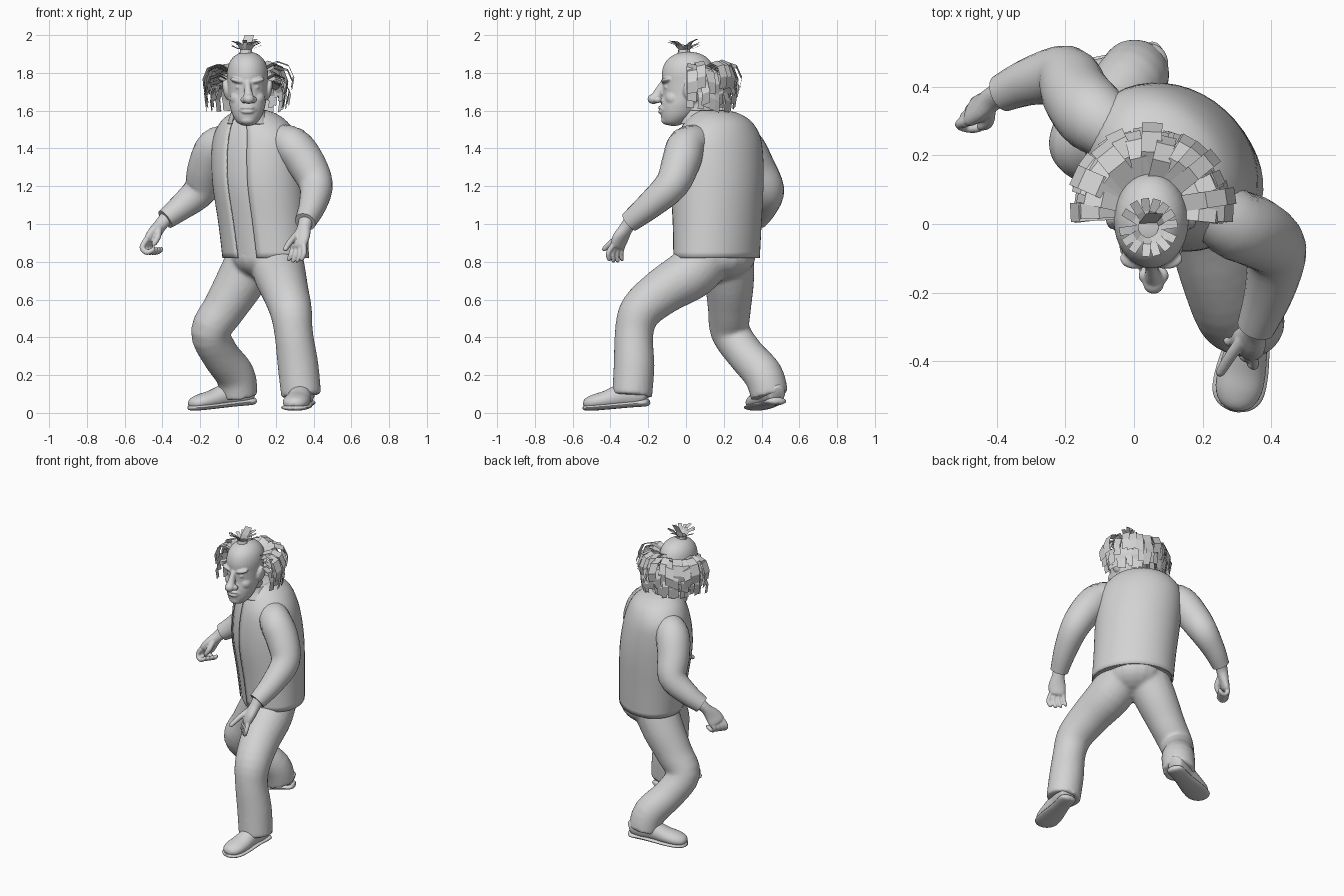
import bpy, bmesh, math, random
from mathutils import Vector, Matrix

random.seed(4)
cube = bpy.data.objects.get("Cube")
if cube:
    bpy.data.objects.remove(cube, do_unlink=True)

grey = bpy.data.materials.new("plain grey")
grey.use_nodes = True
grey.diffuse_color = (0.65, 0.65, 0.65, 1)
grey.node_tree.nodes["Principled BSDF"].inputs["Base Color"].default_value = grey.diffuse_color

X, Y, Z = Vector((1, 0, 0)), Vector((0, 1, 0)), Vector((0, 0, 1))
SHOULDERS = Vector((math.cos(-0.78), math.sin(-0.78), 0))
made = []


def finish(name, bm):
    me = bpy.data.meshes.new(name)
    bm.to_mesh(me)
    bm.free()
    me.materials.append(grey)
    ob = bpy.data.objects.new(name, me)
    bpy.context.collection.objects.link(ob)
    made.append(ob)
    return ob


def spline(rows, steps):
    """Smooth curve through rows of numbers."""
    rows = [Vector(r) for r in rows]
    out = []
    for i in range(len(rows) - 1):
        p0, p1, p2 = rows[max(i - 1, 0)], rows[i], rows[i + 1]
        p3 = rows[min(i + 2, len(rows) - 1)]
        for k in range(steps):
            t = k / steps
            out.append(p1 + (p2 - p0) * (t / 2) + (p0 * 2 - p1 * 5 + p2 * 4 - p3) * (t * t / 2)
                       + (p1 * 3 - p0 - p2 * 3 + p3) * (t ** 3 / 2))
    return out + [rows[-1]]


def loft(name, rows, ref=X, flat=False, seg=24, steps=4, gap=0, turn=0):
    """Skin over ellipses given as x, y, z, radius along ref, radius across."""
    rows = spline([r if len(r) == 5 else (*r, r[3]) for r in rows], steps)
    bm = bmesh.new()
    rings = []
    count = seg + 1 if gap else seg
    for i, r in enumerate(rows):
        c = Vector(r[:3])
        t = Z if flat else (Vector(rows[min(i + 1, len(rows) - 1)][:3])
                            - Vector(rows[max(i - 1, 0)][:3])).normalized()
        u = (ref - t * ref.dot(t)).normalized()
        v = t.cross(u)
        ring = []
        for k in range(count):
            a = turn - math.pi / 2 + gap + (2 * math.pi - 2 * gap) * k / seg
            ring.append(bm.verts.new(c + u * r[3] * math.cos(a) + v * r[4] * math.sin(a)))
        rings.append(ring)
    for lo, hi in zip(rings, rings[1:]):
        for k in range(seg):
            n = (k + 1) % count
            bm.faces.new((lo[k], lo[n], hi[n], hi[k]))
    if not gap:
        bm.faces.new(rings[0][::-1])
        bm.faces.new(rings[-1])
    return finish(name, bm)


def ball(name, centre, size, tilt=0):
    bm = bmesh.new()
    m = Matrix.Translation(centre) @ Matrix.Rotation(tilt, 4, 'Y') @ Matrix.Diagonal((*size, 1))
    bmesh.ops.create_uvsphere(bm, u_segments=18, v_segments=12, radius=1, matrix=m)
    return finish(name, bm)


def blend(name, start, voxel, rounds):
    """Fuse every part made since start into one soft surface."""
    bpy.ops.object.select_all(action='DESELECT')
    for ob in made[start:]:
        ob.select_set(True)
    whole = made[start]
    bpy.context.view_layer.objects.active = whole
    bpy.ops.object.join()
    del made[start + 1:]
    whole.name = name
    remesh = whole.modifiers.new("fuse", 'REMESH')
    remesh.mode = 'VOXEL'
    remesh.voxel_size = voxel
    remesh.use_smooth_shade = True
    soft = whole.modifiers.new("soften", 'SMOOTH')
    soft.factor = .5
    soft.iterations = rounds


def strand(bm, points, side, width):
    """Flat ribbon of hair."""
    pairs = [[bm.verts.new(Vector(p) + side * s * width) for s in (-0.5, 0.5)] for p in points]
    for (a, b), (c, d) in zip(pairs, pairs[1:]):
        bm.faces.new((a, b, d, c))


# Torso: shirt under an open jacket
body = [(.147, .162, .82, .255, .2), (.132, .165, 1.0, .257, .212), (.112, .165, 1.2, .265, .225),
        (.1, .168, 1.35, .265, .215), (.092, .172, 1.46, .25, .192), (.085, .172, 1.54, .195, .158),
        (.08, .16, 1.585, .13, .11), (.07, .135, 1.603, .08, .075)]
loft("shirt", [(x, y, z, a - .009, b - .009) for x, y, z, a, b in body], SHOULDERS, True, 32)
jacket = loft("jacket", body, SHOULDERS, True, 40, gap=.25, turn=.2)
thick = jacket.modifiers.new("thickness", 'SOLIDIFY')
thick.thickness = .006
thick.offset = -1
collar = loft("collar", [(.07, .1, 1.53, .13, .125), (.055, .08, 1.57, .1, .1),
                         (.055, .075, 1.6, .085, .09)], SHOULDERS, True, gap=.45, turn=.2)
collar.modifiers.new("thickness", 'SOLIDIFY').thickness = .01

# Trousers
start = len(made)
ball("trouser_seat", (.145, .165, .83), (.185, .205, .13))
loft("left_trouser_leg", [(.2, .12, .84, .14), (.22, .03, .74, .139), (.25, -.12, .645, .124),
                          (.28, -.24, .54, .112), (.295, -.275, .42, .102), (.318, -.275, .25, .108),
                          (.335, -.285, .09, .106)])
loft("right_trouser_leg", [(.09, .22, .84, .14), (.01, .23, .69, .13), (-.075, .23, .55, .114),
                           (-.145, .235, .43, .105), (-.095, .315, .31, .1), (-.015, .41, .2, .104),
                           (.005, .443, .09, .1)])
blend("trousers", start, .012, 4)


# Shoes, longest axis from heel to toe
def shoe(name, heel, toe):
    heel, toe = Vector(heel), Vector(toe)

    def row(f, height, width, lift=0):
        return (*(heel.lerp(toe, f) + Z * lift), height, width)
    loft(name + "_upper", [row(0, .03, .025, .045), row(.04, .05, .048, .05), row(.2, .072, .058, .06),
                           row(.4, .064, .058, .058), row(.65, .05, .068, .042),
                           row(.83, .043, .068, .036), row(.95, .033, .05, .03),
                           row(1, .012, .02, .024)], Z)
    loft(name + "_sole", [row(-.02, .012, .02, .006), row(.04, .02, .054, .006), row(.3, .017, .058, .006),
                          row(.65, .017, .076, .008), row(.87, .017, .075, .01),
                          row(.98, .014, .05, .012), row(1.02, .008, .015, .015)], Z)


shoe("left_shoe", (.36, -.2, .05), (.293, -.538, .014))
shoe("right_shoe", (.085, .485, .058), (-.255, .36, .014))

# Sleeves
loft("left_sleeve", [(.2, .08, 1.44, .085), (.285, .005, 1.415, .102), (.355, -.025, 1.33, .102),
                     (.412, -.075, 1.21, .09), (.395, -.19, 1.1, .073), (.355, -.3, 1.01, .056)])
loft("right_sleeve", [(-.04, .26, 1.44, .085), (-.115, .31, 1.405, .105), (-.165, .37, 1.3, .101),
                      (-.2, .43, 1.18, .09), (-.3, .415, 1.09, .07), (-.385, .38, 1.025, .055)])

# Hands
start = len(made)
loft("left_palm", [(.36, -.29, 1.02, .04, .038), (.35, -.315, .98, .04, .034),
                   (.335, -.345, .93, .054, .032), (.32, -.36, .885, .05, .026),
                   (.318, -.364, .87, .034, .016)], SHOULDERS, seg=16)
for i in range(4):
    f = i - 1.5
    base = Vector((.322, -.36, .89)) + SHOULDERS * f * .025
    mid = base + Vector((-.006, -.018, -.045)) + SHOULDERS * f * .007
    tip = mid + Vector((-.012, .005, -.045 + abs(f) * .008))
    loft(f"left_finger_{i + 1}", [(*base, .014), (*mid, .0135), (*tip, .011),
                                  (*(tip - Z * .008), .005)], seg=10)
loft("left_thumb", [(.315, -.335, .95, .018), (.28, -.385, .91, .017), (.252, -.43, .87, .014),
                    (.245, -.44, .86, .006)], seg=10)
blend("left_hand", start, .005, 2)

start = len(made)
KNUCKLES = Vector((.55, .83, 0))
loft("right_palm", [(-.38, .385, 1.03, .038, .038), (-.41, .365, .995, .034, .036),
                    (-.442, .342, .95, .05, .03), (-.465, .33, .91, .054, .026),
                    (-.472, .325, .895, .035, .014)], KNUCKLES, seg=16)
for i in range(4):
    f = KNUCKLES * (i - 1.5) * .026
    curl = [(-.465, .33, .915, .016), (-.485, .322, .875, .0155), (-.462, .312, .85, .0145),
            (-.432, .312, .862, .0135), (-.425, .315, .878, .006)]
    loft(f"right_finger_{i + 1}", [(*(Vector(p[:3]) + f), p[3]) for p in curl], KNUCKLES, seg=10)
loft("right_thumb", [(-.42, .33, .97, .019), (-.425, .295, .93, .017), (-.445, .285, .895, .014),
                     (-.45, .285, .885, .006)], seg=10)
blend("right_hand", start, .005, 2)

# Head and neck
start = len(made)
loft("head", [(.05, -.065, 1.52, .02, .02), (.05, -.065, 1.535, .05, .055), (.05, -.045, 1.575, .078, .088),
              (.05, -.025, 1.63, .095, .108), (.05, 0, 1.68, .102, .124), (.05, .008, 1.74, .106, .134),
              (.05, .012, 1.80, .109, .14), (.05, .012, 1.85, .098, .125), (.05, .012, 1.885, .074, .094),
              (.05, .012, 1.905, .042, .052), (.05, .012, 1.912, .01, .012)], X, True, 32)
loft("neck", [(.07, .12, 1.5, .08), (.055, .07, 1.58, .072), (.045, .03, 1.68, .075)])

# Face
loft("nose_bridge", [(.05, -.11, 1.765, .018, .014), (.052, -.133, 1.72, .018, .022),
                     (.055, -.155, 1.677, .027, .028)], X, seg=14)
ball("nose_tip", (.057, -.172, 1.662), (.031, .032, .027))
ball("muzzle", (.05, -.095, 1.607), (.06, .045, .036))
ball("upper_lip", (.05, -.132, 1.616), (.038, .016, .01))
ball("lower_lip", (.05, -.13, 1.594), (.034, .018, .011))
ball("chin", (.05, -.098, 1.55), (.042, .034, .026))
for side, s in (("left", 1), ("right", -1)):
    ball(side + "_nostril", (.057 + s * .026, -.15, 1.658), (.018, .022, .018))
    ball(side + "_brow", (.05 + s * .045, -.1, 1.757), (.048, .032, .015), -s * .25)
    ball(side + "_eye", (.05 + s * .044, -.098, 1.724), (.02, .018, .013))
    ball(side + "_cheek", (.05 + s * .048, -.065, 1.665), (.045, .045, .042))
    ball(side + "_ear", (.05 + s * .112, .02, 1.71), (.018, .036, .056), s * .2)
blend("head", start, .0055, 2)

# Hair fringe in layers round the back and sides
bm = bmesh.new()
for layer, (top, count) in enumerate(((1.82, 15), (1.79, 16), (1.755, 18), (1.715, 20))):
    for i in range(count):
        a = math.radians(-4 + 188 * i / (count - 1)) + random.uniform(-.06, .06)
        out, side = Vector((math.cos(a), math.sin(a), 0)), Vector((-math.sin(a), math.cos(a), 0))
        reach = random.uniform(.9, 1.08) - layer * .03
        z = top + random.uniform(-.015, .015)
        path = [Vector((.047, .045, z)) + out * r * reach + Z * dz
                for r, dz in ((.09, .0), (.155, .03), (.21, .01), (.235, -.05), (.225, -.11))]
        strand(bm, path, (side + Z * random.uniform(-.4, .4)).normalized(),
               random.uniform(.045, .065) - layer * .006)
finish("hair_fringe", bm)

# Tuft on the crown
bm = bmesh.new()
for i in range(14):
    a = 2 * math.pi * i / 14 + random.uniform(-.15, .15)
    out, side = Vector((math.cos(a), math.sin(a), 0)), Vector((-math.sin(a), math.cos(a), 0))
    rise = random.uniform(.94, .98)
    path = [Vector((.042, -.01, 1 + h)) + out * r
            for r, h in ((.035, .89), (.028, .925), (.048, rise - .015), (.085, rise))]
    strand(bm, path, side, .024)
strand(bm, [(.035, .0, 1.9), (.045, .01, 1.95), (.06, .03, 2.0)], X, .05)
finish("hair_tuft", bm)

# Smooth shading with crisp rims
bpy.ops.object.select_all(action='DESELECT')
for ob in made:
    if not ob.name.startswith("hair"):
        ob.select_set(True)
        bpy.context.view_layer.objects.active = ob
bpy.ops.object.shade_smooth_by_angle(angle=math.radians(40))
